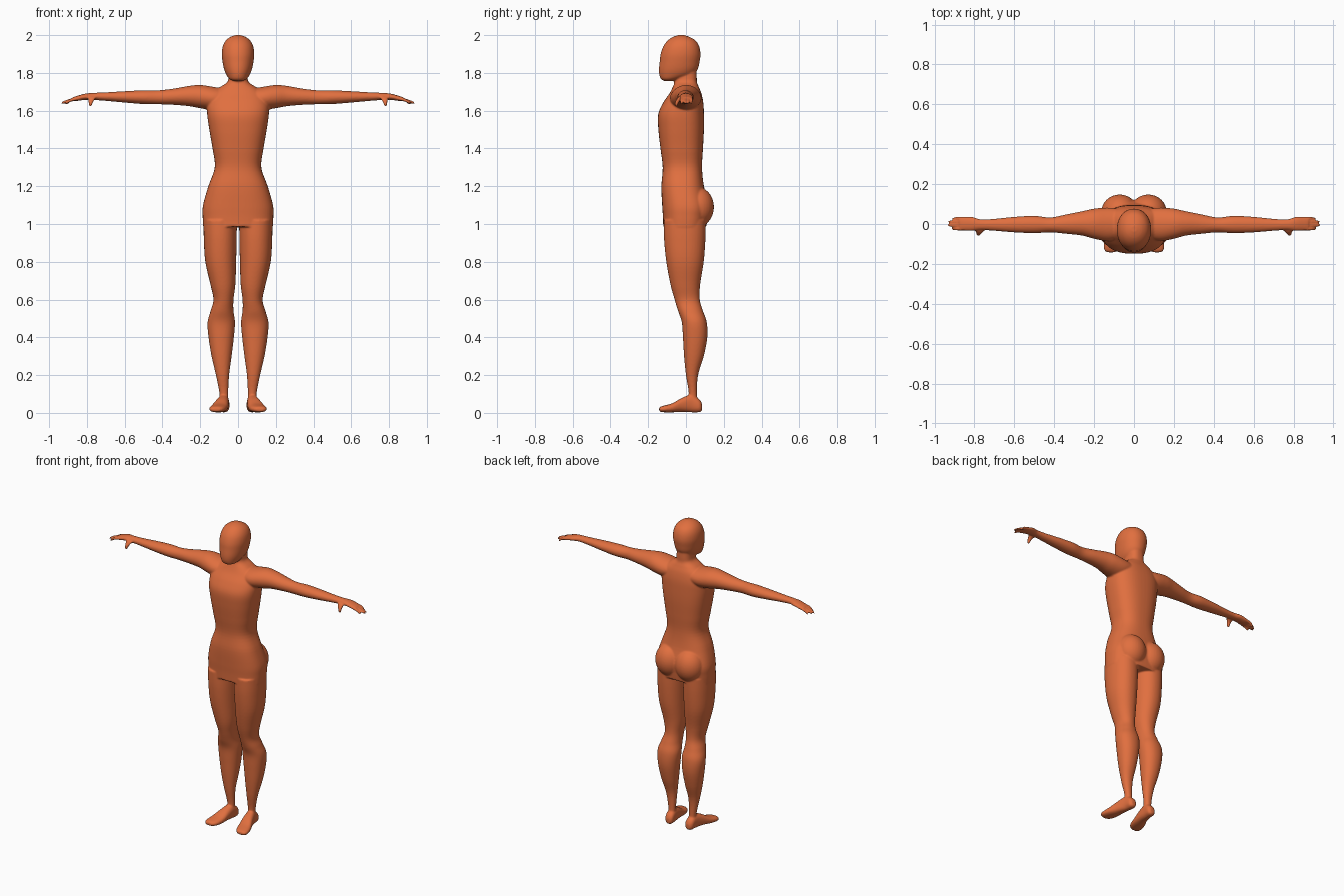
import bpy, bmesh, math
from mathutils import Matrix, Vector

bm = bmesh.new()
ORDER = {'x': lambda t, a, b: (t, a, b), 'y': lambda t, a, b: (a, t, b), 'z': lambda t, a, b: (a, b, t)}


def smooth_rows(rows, n=5):
    """Catmull-Rom interpolation of the section rows."""
    v = [Vector(r) for r in rows]
    v = [v[0]] + v + [v[-1]]
    out = []
    for i in range(1, len(v) - 2):
        p0, p1, p2, p3 = v[i - 1:i + 3]
        for k in range(n):
            t = k / n
            out.append(0.5 * (2 * p1 + (p2 - p0) * t + (2 * p0 - 5 * p1 + 4 * p2 - p3) * t * t
                              + (3 * p1 - p0 - 3 * p2 + p3) * t ** 3))
    return out + [v[-1]]


def loft(axis, rows, power=2.0, sides=40, flip=1):
    """Closed skin through sections: position, low/high in 1st and 2nd cross direction."""
    rings = []
    for t, a0, a1, b0, b1 in smooth_rows(rows):
        ring = []
        for k in range(sides):
            ang = 2 * math.pi * k / sides
            c, s = math.cos(ang), math.sin(ang)
            ca = math.copysign(abs(c) ** (2 / power), c)
            sa = math.copysign(abs(s) ** (2 / power), s)
            p = ORDER[axis](t, (a0 + a1) / 2 + ca * (a1 - a0) / 2, (b0 + b1) / 2 + sa * (b1 - b0) / 2)
            ring.append(bm.verts.new((p[0] * flip, p[1], p[2])))
        rings.append(ring)
    for r, q in zip(rings, rings[1:]):
        for k in range(sides):
            j = (k + 1) % sides
            bm.faces.new((r[k], r[j], q[j], q[k]))
    bm.faces.new(rings[0][::-1])
    bm.faces.new(rings[-1])


def ball(center, radii):
    m = Matrix.Translation(center) @ Matrix.Diagonal((*radii, 1))
    bmesh.ops.create_uvsphere(bm, u_segments=32, v_segments=20, radius=1, matrix=m)


def sym(rows):
    """Rows of (z, half width, front, back) to symmetric sections."""
    return [(z, -w, w, f, b) for z, w, f, b in rows]


# torso and neck
loft('z', sym([(.985, .184, -.12, .108), (1.04, .187, -.122, .115), (1.1, .185, -.126, .12),
               (1.2, .157, -.13, .095), (1.3, .123, -.123, .085), (1.4, .135, -.135, .09),
               (1.5, .152, -.146, .095), (1.58, .163, -.147, .095), (1.64, .162, -.122, .092),
               (1.69, .14, -.088, .082), (1.725, .095, -.07, .068), (1.75, .058, -.061, .058),
               (1.78, .05, -.058, .057), (1.85, .05, -.05, .055)]), 2.5, 56)
# head
loft('z', sym([(1.757, .022, -.115, -.07), (1.767, .045, -.132, -.03), (1.79, .062, -.141, .035),
               (1.82, .074, -.143, .062), (1.86, .082, -.139, .072), (1.9, .086, -.134, .077),
               (1.94, .081, -.12, .07), (1.97, .066, -.098, .052), (1.99, .042, -.07, .02),
               (2.0, .014, -.04, -.01)]), 2.1)

for s in (1, -1):
    # buttock
    ball((.072 * s, .06, 1.09), (.092, .088, .105))
    # leg
    loft('z', [(.03, .05, .098, .005, .065), (.1, .052, .098, .015, .058), (.2, .047, .117, .0, .064),
               (.3, .034, .14, -.01, .094), (.4, .022, .156, -.016, .113), (.48, .016, .161, -.022, .11),
               (.54, .024, .145, -.042, .09), (.6, .024, .13, -.06, .073), (.68, .014, .146, -.082, .075),
               (.8, .01, .173, -.104, .094), (.92, .007, .181, -.116, .103),
               (1.02, .006, .182, -.118, .105)], 2.15, flip=s)
    # foot
    loft('y', [(.086, .06, .085, .014, .045), (.072, .046, .1, .004, .07), (.03, .047, .106, .003, .095),
               (-.02, .05, .122, .005, .08), (-.07, .056, .143, .003, .052), (-.11, .066, .152, .003, .04),
               (-.132, .08, .148, .005, .034), (-.142, .095, .135, .01, .026)], 2.4, flip=s)
    # arm and palm
    loft('x', [(.06, -.07, .075, 1.62, 1.715), (.13, -.085, .082, 1.605, 1.726), (.2, -.074, .077, 1.613, 1.736),
               (.26, -.058, .064, 1.624, 1.731), (.34, -.049, .048, 1.631, 1.717), (.42, -.042, .033, 1.634, 1.708),
               (.5, -.046, .041, 1.635, 1.708), (.6, -.042, .036, 1.643, 1.703), (.7, -.034, .026, 1.652, 1.697),
               (.77, -.03, .024, 1.657, 1.694), (.81, -.034, .036, 1.657, 1.69), (.85, -.033, .037, 1.652, 1.679),
               (.875, -.03, .034, 1.651, 1.671)], flip=s)
    # fingers
    for y, tip in ((-.024, .915), (-.006, .935), (.012, .93), (.028, .91)):
        loft('x', [(.84, y - .009, y + .009, 1.658, 1.675), (.885, y - .009, y + .009, 1.647, 1.665),
                   (tip - .01, y - .007, y + .007, 1.636, 1.651), (tip, y - .004, y + .004, 1.634, 1.643)],
             sides=16, flip=s)
    # thumb
    loft('z', [(1.622, .777, .787, -.056, -.046), (1.632, .772, .79, -.06, -.042),
               (1.65, .764, .792, -.056, -.033), (1.675, .745, .8, -.038, -.01)], sides=16, flip=s)

mesh = bpy.data.meshes.new("body")
bmesh.ops.recalc_face_normals(bm, faces=bm.faces)
bm.to_mesh(mesh)
bm.free()
body = bpy.data.objects.new("body", mesh)
bpy.context.collection.objects.link(body)

# fuse the parts into one skin and soften the joins
fuse = body.modifiers.new("fuse", 'REMESH')
fuse.mode = 'VOXEL'
fuse.voxel_size = .005
fuse.use_smooth_shade = True
soft = body.modifiers.new("soften", 'SMOOTH')
soft.factor = .5
soft.iterations = 5
bpy.context.view_layer.objects.active = body
body.select_set(True)
for name in ("fuse", "soften"):
    bpy.ops.object.modifier_apply(modifier=name)
bpy.ops.object.shade_smooth()

# terracotta colour
mat = bpy.data.materials.new("terracotta")
mat.diffuse_color = (.75, .16, .05, 1)
body.data.materials.clear()
body.data.materials.append(mat)
